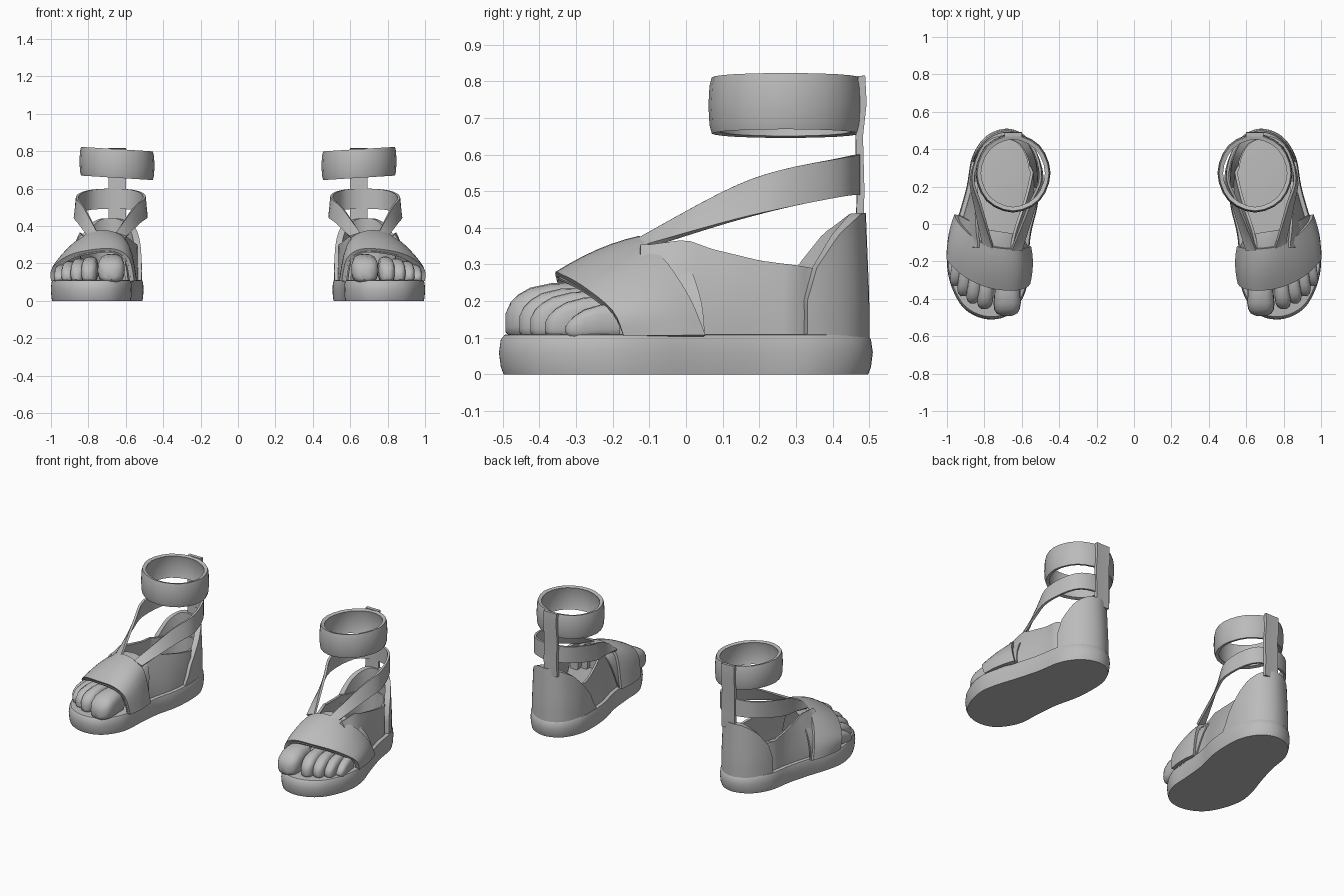
import bpy, bmesh
from mathutils import Vector as V

cube = bpy.data.objects.get("Cube")
if cube:
    bpy.data.objects.remove(cube, do_unlink=True)

grey = bpy.data.materials.new("plain grey")
grey.use_nodes = True
grey.diffuse_color = (0.5, 0.5, 0.5, 1)
grey.node_tree.nodes["Principled BSDF"].inputs["Base Color"].default_value = (0.5, 0.5, 0.5, 1)


def spline(points, steps, closed=False):
    """Smooth curve through the points, with the given steps per span."""
    p = [V(q) for q in points]
    n = len(p)
    out = []
    for i in range(n if closed else n - 1):
        if closed:
            a, b, c, d = (p[(i + k) % n] for k in (-1, 0, 1, 2))
        else:
            a, b, c, d = p[max(i - 1, 0)], p[i], p[i + 1], p[min(i + 2, n - 1)]
        for s in range(steps):
            t = s / steps
            out.append(0.5 * (2 * b + (c - a) * t + (2 * a - 5 * b + 4 * c - d) * t * t
                              + (3 * b - a - 3 * c + d) * t ** 3))
    return out if closed else out + [p[-1]]


def ramp(x, table):
    """Piecewise linear lookup."""
    if x <= table[0][0]:
        return table[0][1]
    for (x0, y0), (x1, y1) in zip(table, table[1:]):
        if x <= x1:
            return y0 + (y1 - y0) * (x - x0) / (x1 - x0)
    return table[-1][1]


def loft(name, rows, closed=False, caps=False, thickness=0):
    """Skin rows of points, mirror to the other foot, and shade."""
    bm = bmesh.new()
    grid = [[bm.verts.new(p) for p in row] for row in rows]
    n = len(rows[0])
    for a, b in zip(grid, grid[1:]):
        for i in range(n if closed else n - 1):
            j = (i + 1) % n
            bm.faces.new((a[i], a[j], b[j], b[i]))
    if caps:
        bm.faces.new(grid[0][::-1])
        bm.faces.new(grid[-1])
    bmesh.ops.remove_doubles(bm, verts=bm.verts, dist=0.0005)
    bmesh.ops.recalc_face_normals(bm, faces=bm.faces)
    mesh = bpy.data.meshes.new(name)
    bm.to_mesh(mesh)
    bm.free()
    mesh.materials.append(grey)
    ob = bpy.data.objects.new(name, mesh)
    bpy.context.collection.objects.link(ob)
    if thickness:
        mod = ob.modifiers.new("thickness", 'SOLIDIFY')
        mod.thickness, mod.offset = thickness, 0
    ob.modifiers.new("other_foot", 'MIRROR').use_mirror_merge = False
    bpy.ops.object.select_all(action='DESELECT')
    ob.select_set(True)
    bpy.context.view_layer.objects.active = ob
    bpy.ops.object.convert(target='MESH')
    bpy.ops.object.shade_smooth_by_angle(angle=0.75)
    return ob


def blend(a, b, count):
    return [[p.lerp(q, k / count) for p, q in zip(a, b)] for k in range(count + 1)]


# Sole outline, from the toe round the outer side, heel and inner side
outline = spline([(0.78, -0.51), (0.9, -0.46), (0.97, -0.35), (1.0, -0.22), (0.985, -0.1),
                  (0.94, 0.04), (0.895, 0.2), (0.865, 0.36), (0.79, 0.47), (0.68, 0.51),
                  (0.58, 0.47), (0.52, 0.37), (0.505, 0.25), (0.515, 0.1), (0.55, -0.05),
                  (0.565, -0.2), (0.58, -0.36), (0.66, -0.48)], 5, True)
centre = V((0.74, 0.0))


def inset(p, d, z):
    """Move an outline point inwards by d and lift it to z."""
    mid = V((0.69, 0.3)) if p.y > 0.3 else V((0.74, p.y))
    q = p + (mid - p).normalized() * d
    return V((q.x, q.y, z))


loft("sole", [[(*(centre + (p - centre) * s), z) for p in outline] for z, s in
              ((0, 0.975), (0.02, 0.99), (0.06, 1), (0.095, 0.99), (0.108, 0.97), (0.11, 0.94))],
     closed=True, caps=True)

# Heel cup, higher and further forward on the inner side
outer_rim = ((0.31, 0.11), (0.33, 0.2), (0.36, 0.29), (0.43, 0.38), (0.5, 0.44))
inner_rim = ((0.2, 0.11), (0.25, 0.22), (0.31, 0.3), (0.4, 0.385), (0.5, 0.44))
cup = [p for p in outline if p.y > (0.3 if p.x > 0.69 else 0.19)]
rows = []
for k in range(7):
    row = []
    for p in cup:
        top = ramp(p.y, outer_rim if p.x > 0.69 else inner_rim)
        z = 0.1 + (top - 0.1) * k / 6
        row.append(inset(p, 0.027 + 0.04 * max(z - 0.2, 0), z))
    rows.append(row)
loft("heel_cup", rows, thickness=0.035)

# Low hollow side wall of the foot, leaning in towards the instep
wall_top = ((-0.1, 0.35), (0.0, 0.365), (0.07, 0.34), (0.2, 0.31), (0.36, 0.29))
wall = [p for p in outline if p.y > -0.14]
rows = []
for k in range(7):
    row = []
    for p in wall:
        t = k / 6
        q = inset(p, 0.05 if p.y > 0.3 else 0.035, 0.1 + (ramp(p.y, wall_top) - 0.1) * t)
        lean = 0.5 * min(max((0.3 - p.y) / 0.4, 0), 1) * t ** 1.5
        q.x += (0.71 - q.x) * lean
        row.append(q)
    rows.append(row)
loft("foot_wall", rows, thickness=0.015)

# Broad toe strap, from the outer base over the foot to the inner base
front = spline([(0.99, -0.17, 0.105), (0.985, -0.2, 0.17), (0.9, -0.28, 0.235),
                (0.78, -0.335, 0.265), (0.66, -0.352, 0.268), (0.59, -0.34, 0.22),
                (0.565, -0.32, 0.105)], 4)
back = spline([(0.95, 0.05, 0.105), (0.935, 0.01, 0.2), (0.88, -0.05, 0.295),
               (0.79, -0.11, 0.355), (0.69, -0.13, 0.365), (0.6, -0.13, 0.31),
               (0.56, -0.12, 0.105)], 4)
rows = blend(front, back, 6)
for k, row in enumerate(rows):
    swell = 0.012 * (1 - (k / 3 - 1) ** 2)
    for p in row:
        p += (p - V((0.76, p.y, 0.1))).normalized() * swell
loft("toe_strap", rows, thickness=0.02)

# Instep of the foot beneath the strap, ending in a short tongue
mid = V((0.75, -0.1, 0.1))
under = [p.lerp(V((mid.x, p.y, mid.z)), 0.06) for p in front]
instep = [p.lerp(V((mid.x, p.y, mid.z)), 0.06) for p in back]
tongue = [p + V((0, 0.09 * max(p.z - 0.1, 0) / 0.26, 0)) for p in instep]
loft("instep", blend(under, instep, 4) + [tongue], thickness=0.008)

# Toes: root and tip positions in plan, half width, height of the root
toes = (("big_toe", 0.675, -0.3, 0.68, -0.492, 0.073, 0.25),
        ("second_toe", 0.785, -0.28, 0.8, -0.455, 0.043, 0.235),
        ("third_toe", 0.845, -0.25, 0.862, -0.425, 0.039, 0.225),
        ("fourth_toe", 0.9, -0.22, 0.914, -0.385, 0.035, 0.21),
        ("little_toe", 0.94, -0.18, 0.955, -0.33, 0.034, 0.19))
ring = spline([(1, 0), (0.8, 0.8), (0, 1), (-0.8, 0.8), (-1, 0), (-0.8, -0.8), (0, -1),
               (0.8, -0.8)], 2, True)
for name, x0, y0, x1, y1, r, top in toes:
    rows = []
    for t, s in ((0, 0.9), (0.35, 0.95), (0.65, 1), (0.82, 0.93), (0.93, 0.75), (1, 0.35)):
        high = 0.1 + (top + 0.01 - 0.055 * t * t - 0.1) * (0.45 + 0.55 * s)
        low = 0.095 + 0.03 * (1 - s)
        c = V((x0 + (x1 - x0) * t, y0 + (y1 - y0) * t, (high + low) / 2))
        rows.append([c + V((q.x * r * s, 0, q.y * (high - low) / 2)) for q in ring])
    loft(name, rows, closed=True, caps=True)

# Crossing strap that runs from the toe strap round the back of the ankle
lower = spline([(0.8, -0.14, 0.34), (0.85, 0.1, 0.412), (0.87, 0.25, 0.45), (0.8, 0.42, 0.485),
                (0.67, 0.47, 0.49), (0.55, 0.42, 0.485), (0.49, 0.25, 0.45),
                (0.53, 0.1, 0.412), (0.6, -0.14, 0.34)], 4)
upper = spline([(0.75, -0.14, 0.36), (0.82, 0.1, 0.495), (0.86, 0.25, 0.555), (0.8, 0.42, 0.59),
                (0.67, 0.47, 0.6), (0.55, 0.42, 0.59), (0.5, 0.25, 0.555),
                (0.56, 0.1, 0.495), (0.655, -0.14, 0.36)], 4)
loft("instep_strap", blend(lower, upper, 3), thickness=0.014)

# Ankle cuff, slightly lower towards the inner side
circle = spline([(1, 0), (0.707, 0.707), (0, 1), (-0.707, 0.707), (-1, 0), (-0.707, -0.707),
                 (0, -1), (0.707, -0.707)], 3, True)
rows = []
for t, s in ((0, 0.97), (0.15, 1), (0.5, 1.015), (0.85, 1), (1, 0.97)):
    rows.append([V((0.647 + 0.187 * s * q.x, 0.272 + 0.197 * s * q.y,
                    0.66 + 0.148 * t + 0.012 * q.x)) for q in circle])
loft("ankle_cuff", rows, closed=True, thickness=0.022)

# Upright strap joining cuff and heel cup
rows = [[V((x, y + 0.5 * (x - 0.645) ** 2, z)) for x in (0.598, 0.645, 0.692)]
        for z, y in ((0.4, 0.473), (0.5, 0.476), (0.65, 0.472), (0.74, 0.482), (0.815, 0.478))]
loft("heel_strap", rows, thickness=0.02)
